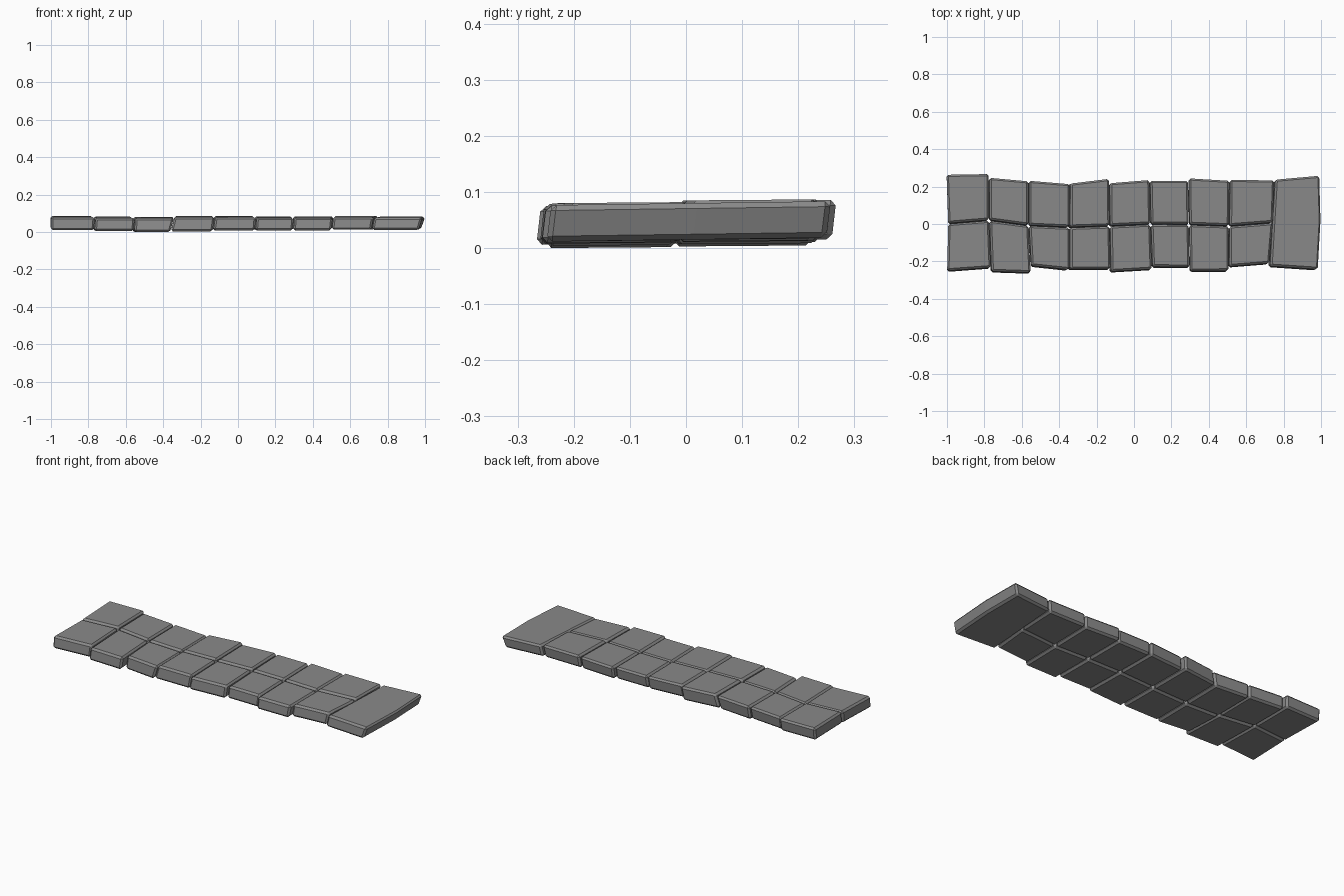
import bpy, bmesh

if "Cube" in bpy.data.objects:
    bpy.data.objects.remove(bpy.data.objects["Cube"])

# Joint lines between columns: x at the back, middle and front of the path
joints = [(-1.004, -0.995, -1.001), (-.775, -.773, -.763), (-.562, -.562, -.550),
          (-.340, -.341, -.341), (-.131, -.128, -.123), (.085, .090, .098),
          (.292, .295, .299), (.513, .510, .508), (.752, .745, .726)]
# Centre joint y at each joint line, and how far the joint leans over its height
mid_y = [.003, .021, -.007, -.017, -.010, 0, -.002, -.010, .008]
lean = [0, .006, .006, .020, .011, .006, .004, .008, .012]
# Outer y of each column: back left/right, front left/right
outer = [(.264, .268, -.249, -.232), (.248, .229, -.252, -.259), (.232, .214, -.222, -.243),
         (.217, .242, -.239, -.239), (.219, .236, -.253, -.240), (.232, .231, -.227, -.229),
         (.245, .232, -.250, -.249), (.237, .234, -.226, -.209)]
# Bottom and top height of each column
heights = [(.012, .082), (.008, .078), (.002, .077), (.006, .083), (.010, .082),
           (.010, .079), (.011, .079), (.014, .083)]
GAP = .002

# Dark grey stone
stone_mat = bpy.data.materials.new("dark_stone")
stone_mat.diffuse_color = (.25, .25, .25, 1)
stone_mat.use_nodes = True
stone_mat.node_tree.nodes["Principled BSDF"].inputs["Base Color"].default_value = stone_mat.diffuse_color


def stone(name, corners, z0, z1, tilt=.008):
    """Chamfered slab; corners = (x, y, lean), counter-clockwise."""
    bm = bmesh.new()
    low = [bm.verts.new((x - s, y - .008, z0 + y * tilt)) for x, y, s in corners]
    top = [bm.verts.new((x, y, z1 + y * tilt)) for x, y, s in corners]
    n = len(corners)
    bm.faces.new(low[::-1])
    bm.faces.new(top)
    for i in range(n):
        j = (i + 1) % n
        bm.faces.new((low[i], low[j], top[j], top[i]))
    bmesh.ops.recalc_face_normals(bm, faces=bm.faces[:])
    # Leave the shallow bow edge unchamfered
    sharp = [e for e in bm.edges if e.calc_face_angle() > .5]
    bmesh.ops.bevel(bm, geom=sharp, offset=.010, segments=1,
                    affect='EDGES', clamp_overlap=True)
    bmesh.ops.recalc_face_normals(bm, faces=bm.faces[:])
    me = bpy.data.meshes.new(name)
    bm.to_mesh(me)
    bm.free()
    me.materials.append(stone_mat)
    bpy.context.collection.objects.link(bpy.data.objects.new(name, me))


# Paired paving stones
for i, (bl, br, fl, fr) in enumerate(outer):
    L, R = joints[i], joints[i + 1]
    ml, mr, sl, sr = mid_y[i], mid_y[i + 1], lean[i], lean[i + 1]
    z0, z1 = heights[i]
    stone(f"back_stone_{i + 1}",
          [(L[1] + GAP, ml + GAP, sl), (R[1] - GAP, mr + GAP, sr),
           (R[0] - GAP, br, sr), (L[0] + GAP, bl, sl)], z0 + .001, z1 + .002)
    stone(f"front_stone_{i + 1}",
          [(L[2] + GAP, fl, sl), (R[2] - GAP, fr, sr),
           (R[1] - GAP, mr - GAP, sr), (L[1] + GAP, ml - GAP, sl)], z0, z1 - .001)

# Full-width end slab with a slightly bowed outer edge
stone("end_slab", [(.729, -.224, .012), (.985, -.241, .020), (1.0, .02, .022),
                   (.993, .259, .020), (.757, .238, .012)], .015, .080, .014)
